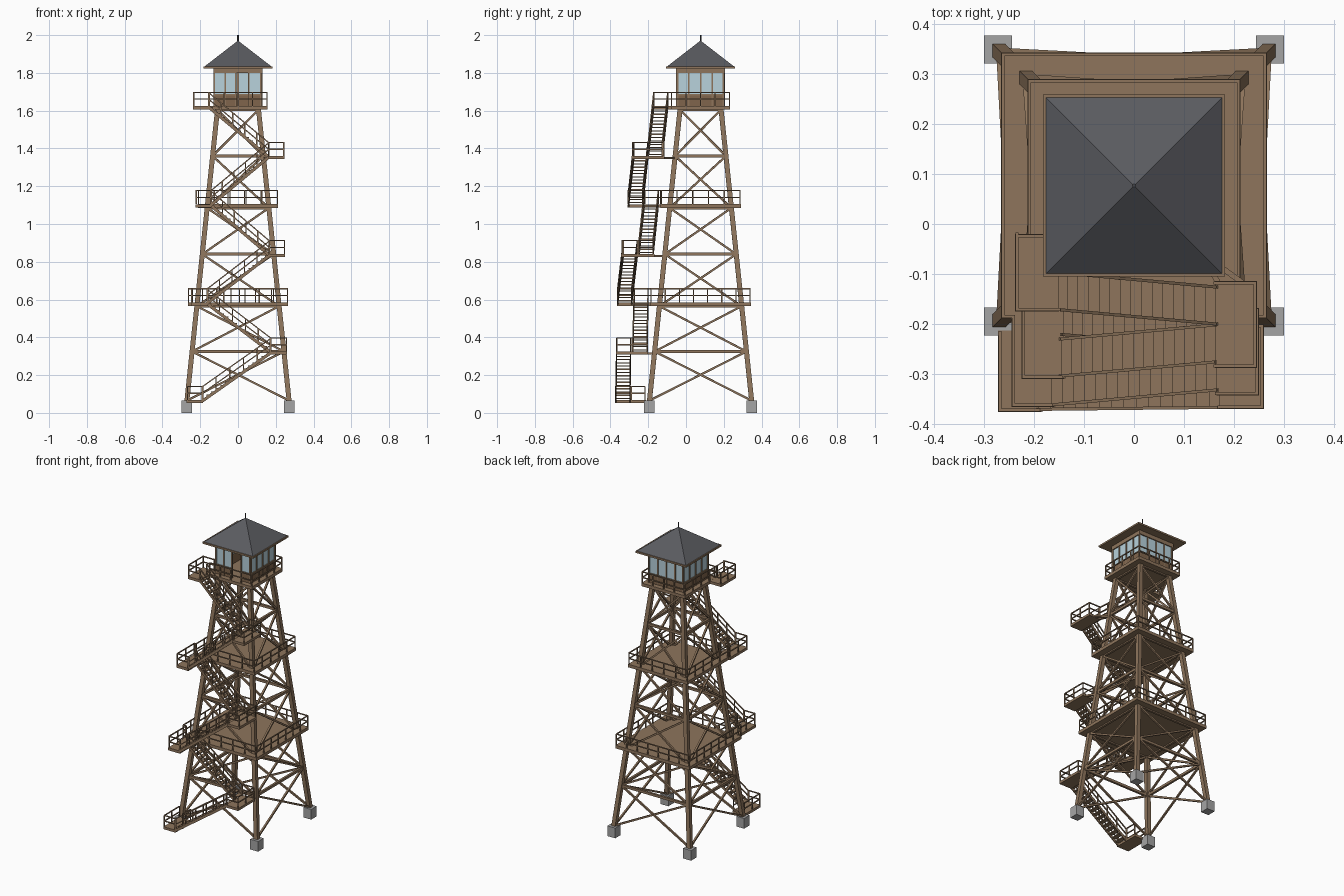
import bpy, bmesh, math
from mathutils import Vector, Matrix

if "Cube" in bpy.data.objects:
    bpy.data.objects.remove(bpy.data.objects["Cube"])

CY = 0.077          # tower axis in y
def colour(name, r, g, b):
    m = bpy.data.materials.new(name)
    lin = lambda c: ((c / 255 + 0.055) / 1.055) ** 2.4
    m.diffuse_color = (lin(r), lin(g), lin(b), 1)
    m.use_nodes = True
    m.node_tree.nodes["Principled BSDF"].inputs["Base Color"].default_value = m.diffuse_color
    return m

WOOD = colour("weathered_wood", 142, 117, 92)
WALL = colour("wall_wood", 128, 101, 76)
ROOF = colour("slate_roof", 90, 91, 96)
GLASS = colour("window_glass", 184, 210, 220)
STONE = colour("concrete", 165, 165, 165)
METAL = colour("dark_metal", 70, 70, 74)

class Part:
    """Collects boxes and beams into one mesh object."""
    def __init__(self, name, mat):
        self.name, self.mat, self.bm = name, mat, bmesh.new()

    def box(self, x0, x1, y0, y1, z0, z1):
        m = Matrix.Translation(((x0 + x1) / 2, (y0 + y1) / 2, (z0 + z1) / 2))
        m = m @ Matrix.Diagonal((x1 - x0, y1 - y0, z1 - z0, 1))
        bmesh.ops.create_cube(self.bm, size=1, matrix=m)

    def beam(self, a, b, w, h=None):
        a, b, h = Vector(a), Vector(b), h or w
        d = (b - a).normalized()
        up = Vector((0, 0, 1)) if abs(d.z) < 0.95 else Vector((0, 1, 0))
        s = d.cross(up).normalized()
        u = s.cross(d)
        rot = Matrix((s, u, d)).transposed().to_4x4()
        m = Matrix.Translation((a + b) / 2) @ rot @ Matrix.Diagonal((w, h, (b - a).length, 1))
        bmesh.ops.create_cube(self.bm, size=1, matrix=m)

    def rail(self, a, b, height=0.072, spacing=0.078):
        """Railing with posts, a top rail and a middle rail."""
        a, b = Vector(a), Vector(b)
        n = max(1, round((b - a).length / spacing))
        for i in range(n + 1):
            p = a.lerp(b, i / n)
            self.beam(p, p + Vector((0, 0, height)), 0.006)
        for k in (0.5, 1):
            o = Vector((0, 0, height * k))
            self.beam(a + o, b + o, 0.006)

    def done(self):
        me = bpy.data.meshes.new(self.name)
        self.bm.to_mesh(me)
        self.bm.free()
        me.materials.append(self.mat)
        ob = bpy.data.objects.new(self.name, me)
        bpy.context.collection.objects.link(ob)
        return ob

def reach(z):       # distance of the leg centres from the axis
    return 0.272 - 0.105 * (z - 0.05)

CORNERS = [(-1, -1), (1, -1), (1, 1), (-1, 1)]
def leg_point(c, z):
    return Vector((c[0] * reach(z), CY + c[1] * reach(z), z))

# footings and legs
foot, legs = Part("footings", STONE), Part("legs", WOOD)
for c in CORNERS:
    x, y = c[0] * 0.272, CY + c[1] * 0.272
    foot.box(x - 0.028, x + 0.028, y - 0.028, y + 0.028, 0, 0.066)
    legs.beam(leg_point(c, 0.05), leg_point(c, 1.61), 0.026)
foot.done()
legs.done()

# horizontal girts and cross braces on all four sides
braces = Part("braces", WOOD)
LEVELS = [0.065, 0.325, 0.565, 0.84, 1.085, 1.36, 1.605]
for i in range(4):
    c, d = CORNERS[i], CORNERS[(i + 1) % 4]
    for z0, z1 in zip(LEVELS, LEVELS[1:]):
        braces.beam(leg_point(c, z0), leg_point(d, z1), 0.011)
        braces.beam(leg_point(d, z0), leg_point(c, z1), 0.011)
        braces.beam(leg_point(c, z1), leg_point(d, z1), 0.014, 0.016)
braces.done()

# main platforms: half size, floor top, landing (x0, x1, y0, y1)
decks, rails = Part("platforms", WOOD), Part("railings", WOOD)
PLATFORMS = [(0.266, 0.585, (-0.245, -0.16, -0.366, -0.185)),
             (0.213, 1.105, (-0.225, -0.14, -0.31, -0.13)),
             (0.157, 1.625, (-0.238, -0.15, -0.175, -0.02))]
for h, z, (x0, x1, y0, y1) in PLATFORMS:
    decks.box(-h, h, CY - h, CY + h, z - 0.02, z)
    decks.box(x0, x1, y0, y1, z - 0.018, z - 0.001)
    e = h - 0.004
    f, b = CY - e, CY + e
    rails.rail((x1, f, z), (e, f, z))
    rails.rail((e, f, z), (e, b, z))
    rails.rail((e, b, z), (-e, b, z))
    rails.rail((-e, b, z), (-e, max(f, y1), z))
    rails.rail((x0 + .004, y0 + .004, z), (x0 + .004, y1, z))
    rails.rail((x0 + .004, y0 + .004, z), (x1, y0 + .004, z))
    if y1 > f:
        rails.rail((x0 + .004, y1 - .004, z), (-e, y1 - .004, z))
    elif x0 > -e:
        rails.rail((-e, f, z), (x0, f, z))

# small stair landings on the right, tied back to the tower
RIGHT = [(0.17, 0.26, -0.37, -0.2, 0.325), (0.165, 0.25, -0.343, -0.168, 0.84),
         (0.162, 0.246, -0.288, -0.114, 1.36)]
for x0, x1, y0, y1, z in RIGHT:
    decks.box(x0, x1, y0, y1, z - 0.016, z)
    rails.rail((x1 - .004, y0 + .004, z), (x1 - .004, y1 - .004, z))
    for y in (y0 + .004, y1 - .004):
        rails.rail((x0, y, z), (x1 - .004, y, z))
    leg = leg_point((1, -1), z - 0.01)
    for x in (x0 + 0.01, x1 - 0.02):
        decks.beam((x, y1 - 0.01, z - 0.01), leg, 0.011)

# entry landing at the bottom
decks.box(-0.272, -0.185, -0.376, -0.213, 0.052, 0.068)
rails.rail((-0.268, -0.372, 0.068), (-0.268, -0.217, 0.068))
rails.rail((-0.268, -0.372, 0.068), (-0.185, -0.372, 0.068))
rails.rail((-0.189, -0.29, 0.068), (-0.189, -0.217, 0.068))
decks.done()

# stair flights: start (x, y, z) and end (x, y, z) of the centre line
treads, strings = Part("stair_treads", WOOD), Part("stair_stringers", WOOD)
FLIGHTS = [((-0.19, -0.334, 0.068), (0.175, -0.33, 0.325)),
           ((0.175, -0.244, 0.325), (-0.165, -0.238, 0.585)),
           ((-0.165, -0.325, 0.585), (0.167, -0.295, 0.84)),
           ((0.167, -0.212, 0.84), (-0.145, -0.184, 1.105)),
           ((-0.145, -0.267, 1.105), (0.163, -0.239, 1.36)),
           ((0.163, -0.163, 1.36), (-0.155, -0.134, 1.625))]
W = 0.037
STEPS = 15
for a, b in FLIGHTS:
    a, b = Vector(a), Vector(b)
    run = abs(b.x - a.x) / STEPS / 2 + 0.001
    for i in range(STEPS):
        p = a.lerp(b, (i + 0.5) / STEPS)
        treads.box(p.x - run, p.x + run, p.y - W, p.y + W, p.z - 0.003, p.z + 0.003)
    for s in (-W, W):
        o = Vector((0, s, 0))
        strings.beam(a + o - Vector((0, 0, .006)), b + o - Vector((0, 0, .006)), 0.006, 0.016)
        rails.rail(a + o, b + o, 0.07, 0.085)
for part in (treads, strings, rails):
    part.done()

# cabin: low walls, corner posts, mullions, top plate and glass on each side
C, Z0, Z1, Z2, Z3 = 0.125, 1.625, 1.685, 1.802, 1.832
walls, frame, glass = Part("cabin_walls", WALL), Part("window_frames", WOOD), Part("windows", GLASS)
DOOR = (-0.012, 0.056)
for k in range(4):
    turn = Matrix.Translation((0, CY, 0)) @ Matrix.Rotation(k * math.pi / 2, 4, 'Z')
    sides = [(-C, DOOR[0]), (DOOR[1], C)] if k == 0 else [(-C, C)]
    posts = [-C, -0.0685, *DOOR, C - 0.002] if k == 0 else [-C, -0.0625, 0, 0.0625]
    before = [len(p.bm.verts) for p in (walls, frame, glass)]
    for x0, x1 in sides:
        walls.box(x0, x1, -C, -C + 0.008, Z0 - 0.002, Z1)
        glass.box(x0, x1, -C + 0.003, -C + 0.006, Z1, Z2)
        frame.box(x0, x1, -C - 0.003, -C + 0.009, Z1 - 0.004, Z1 + 0.003)
    for x in posts:
        frame.box(x - 0.004, x + 0.004, -C - 0.002, -C + 0.008, Z0, Z2)
    frame.box(-C - 0.004, C + 0.004, -C - 0.004, -C + 0.01, Z2 - 0.003, Z3)
    for p, n in zip((walls, frame, glass), before):
        p.bm.verts.ensure_lookup_table()
        bmesh.ops.transform(p.bm, matrix=turn, verts=p.bm.verts[n:])
for part in (walls, frame, glass):
    part.done()

# roof: eave board, pyramid and spike
eave = Part("eave_board", WOOD)
eave.box(-0.182, 0.182, CY - 0.182, CY + 0.182, 1.824, 1.835)
eave.done()
roof = Part("roof", ROOF)
bmesh.ops.create_cone(roof.bm, cap_ends=True, segments=4, radius1=0.176 * math.sqrt(2), radius2=0,
                      depth=0.136, matrix=Matrix.Translation((0, CY, 1.903))
                      @ Matrix.Rotation(math.pi / 4, 4, 'Z'))
roof.done()
spike = Part("roof_spike", METAL)
bmesh.ops.create_cone(spike.bm, cap_ends=True, segments=8, radius1=0.004, radius2=0.004,
                      depth=0.05, matrix=Matrix.Translation((0, CY, 1.975)))
spike.done()
